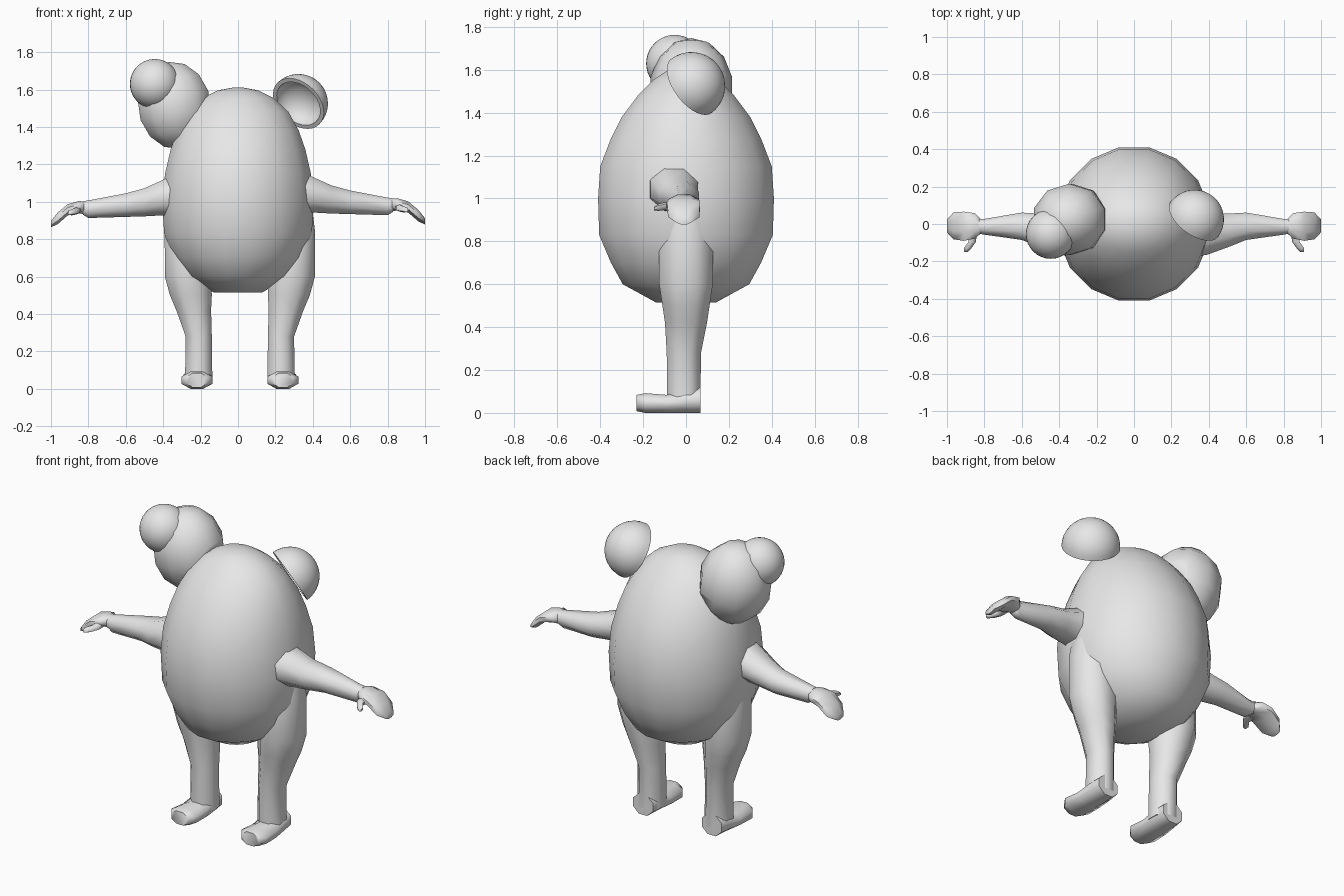
import bpy, bmesh, math
from mathutils import Vector, Matrix

if "Cube" in bpy.data.objects:
    bpy.data.objects.remove(bpy.data.objects["Cube"])

grey = bpy.data.materials.new("plain_grey")
grey.diffuse_color = (0.8, 0.8, 0.8, 1)
grey.use_nodes = True
grey.node_tree.nodes["Principled BSDF"].inputs["Base Color"].default_value = grey.diffuse_color


def finish(name, bm, angle=60):
    bmesh.ops.recalc_face_normals(bm, faces=bm.faces)
    me = bpy.data.meshes.new(name)
    bm.to_mesh(me)
    bm.free()
    me.materials.append(grey)
    ob = bpy.data.objects.new(name, me)
    bpy.context.collection.objects.link(ob)
    bpy.ops.object.select_all(action='DESELECT')
    ob.select_set(True)
    bpy.context.view_layer.objects.active = ob
    bpy.ops.object.shade_smooth_by_angle(angle=math.radians(angle))
    return ob


def loft(name, axis, rings, n=8, mirror=False, shift=(0, 0, 0), angle=60):
    """Skin rings (x, y, z, half_a, half_b) set square to the given axis."""
    ia, ib = {'x': (1, 2), 'y': (0, 2), 'z': (0, 1)}[axis]
    k = 1 / math.cos(math.pi / n)
    bm = bmesh.new()
    loops = []
    for x, y, z, a, b in rings:
        loop = []
        for i in range(n):
            t = 2 * math.pi * (i + 0.5) / n
            p = Vector((x, y, z))
            p[ia] += a * k * math.cos(t)
            p[ib] += b * k * math.sin(t)
            if mirror:
                p.x = -p.x
            loop.append(bm.verts.new(p + Vector(shift)))
        loops.append(loop)
    for lo, hi in zip(loops, loops[1:]):
        for i in range(n):
            j = (i + 1) % n
            bm.faces.new((lo[i], lo[j], hi[j], hi[i]))
    bm.faces.new(loops[0])
    bm.faces.new(loops[-1])
    return finish(name, bm, angle)


# Egg-shaped body
loft("body", 'z', [
    (0, 0, 0.515, 0.13, 0.14), (0, 0, 0.60, 0.27, 0.295),
    (0, 0, 0.70, 0.345, 0.35), (0, 0, 0.83, 0.395, 0.405),
    (0, 0, 1.00, 0.405, 0.41), (0, 0, 1.15, 0.39, 0.40),
    (0, 0, 1.28, 0.36, 0.35), (0, 0, 1.38, 0.325, 0.30),
    (0, 0, 1.48, 0.27, 0.225), (0, 0, 1.555, 0.19, 0.15),
    (0, 0, 1.595, 0.11, 0.09), (0, 0, 1.61, 0.03, 0.03)], n=16)

# Limbs, mirrored with a small offset on the left
arm = [(0.28, -0.05, 1.05, 0.13, 0.12), (0.39, -0.055, 1.04, 0.11, 0.097),
       (0.50, -0.035, 1.012, 0.09, 0.075), (0.60, -0.012, 0.997, 0.073, 0.063),
       (0.80, -0.015, 0.975, 0.042, 0.047), (0.83, -0.012, 0.982, 0.04, 0.036)]
hand = [(0.81, -0.012, 0.98, 0.03, 0.034), (0.85, -0.01, 0.986, 0.068, 0.033),
        (0.91, -0.012, 0.972, 0.078, 0.03), (0.965, -0.01, 0.925, 0.072, 0.031),
        (1.00, -0.01, 0.895, 0.035, 0.016)]
thumb = [(0.865, -0.05, 0.97, 0.025, 0.018), (0.865, -0.095, 0.965, 0.02, 0.016),
         (0.89, -0.13, 0.958, 0.02, 0.014), (0.90, -0.15, 0.953, 0.01, 0.007)]
leg = [(0.32, 0, 1.02, 0.07, 0.07), (0.305, 0, 0.84, 0.107, 0.125),
       (0.287, 0, 0.60, 0.124, 0.125), (0.272, 0, 0.50, 0.112, 0.11),
       (0.257, 0, 0.42, 0.093, 0.098), (0.23, -0.01, 0.28, 0.07, 0.08),
       (0.23, -0.01, 0.04, 0.073, 0.077)]
foot = [(0.235, 0.067, 0.06, 0.065, 0.06), (0.235, 0.0, 0.055, 0.074, 0.055),
        (0.238, -0.09, 0.042, 0.078, 0.042), (0.24, -0.19, 0.046, 0.083, 0.046),
        (0.24, -0.23, 0.046, 0.055, 0.038)]
for side, m in (("right", False), ("left", True)):
    up = (0, 0, -0.015) if m else (0, 0, 0)
    out = (0.02, 0, 0) if m else (0, 0, 0)
    loft(side + "_arm", 'x', arm, mirror=m, shift=up)
    loft(side + "_hand", 'x', hand, mirror=m, shift=up)
    loft(side + "_thumb", 'y', thumb, n=6, mirror=m, shift=up)
    loft(side + "_leg", 'z', leg, mirror=m, shift=out)
    loft(side + "_foot", 'y', foot, mirror=m, shift=out)

# Hollow bowl-shaped ear, lathed about its opening direction
R = 0.158
profile = [(R * math.sin(t), -R * math.cos(t))
           for t in (math.pi / 2 * i / 10 for i in range(11))]
profile += [(0.135 * math.cos(t), -0.10 * math.sin(t))
            for t in (math.pi / 2 * i / 8 for i in range(9))]
bm = bmesh.new()
vs = [bm.verts.new((r, 0, z)) for r, z in profile]
es = [bm.edges.new(p) for p in zip(vs, vs[1:])]
bmesh.ops.spin(bm, geom=vs + es, cent=(0, 0, 0), axis=(0, 0, 1),
               angle=2 * math.pi, steps=32)
bmesh.ops.remove_doubles(bm, verts=bm.verts, dist=0.0005)
turn = Vector((-0.74, -1, -0.75)).to_track_quat('Z', 'Y').to_matrix().to_4x4()
bm.transform(Matrix.Translation((0.323, 0.025, 1.525)) @ turn)
finish("bowl_ear", bm)

# Faceted ear lump, sliced flat where it meets the body
bm = bmesh.new()
bmesh.ops.create_uvsphere(bm, u_segments=10, v_segments=7, radius=1)
bm.transform(Matrix.Translation((-0.34, 0.025, 1.515))
             @ Matrix.Rotation(math.radians(-8), 4, 'Y')
             @ Matrix.Diagonal((0.205, 0.195, 0.235, 1)))
cut = bmesh.ops.bisect_plane(bm, geom=bm.verts[:] + bm.edges[:] + bm.faces[:],
                             plane_co=(-0.15, 0, 1.58),
                             plane_no=(0.86, 0, -0.51), clear_outer=True)
bmesh.ops.holes_fill(bm, edges=[e for e in bm.edges if e.is_boundary])
finish("ear_lump", bm, 50)

# Round ball on the lump
bm = bmesh.new()
bmesh.ops.create_uvsphere(bm, u_segments=32, v_segments=20, radius=0.133)
bm.transform(Matrix.Translation((-0.445, -0.053, 1.63)))
finish("ear_ball", bm)
